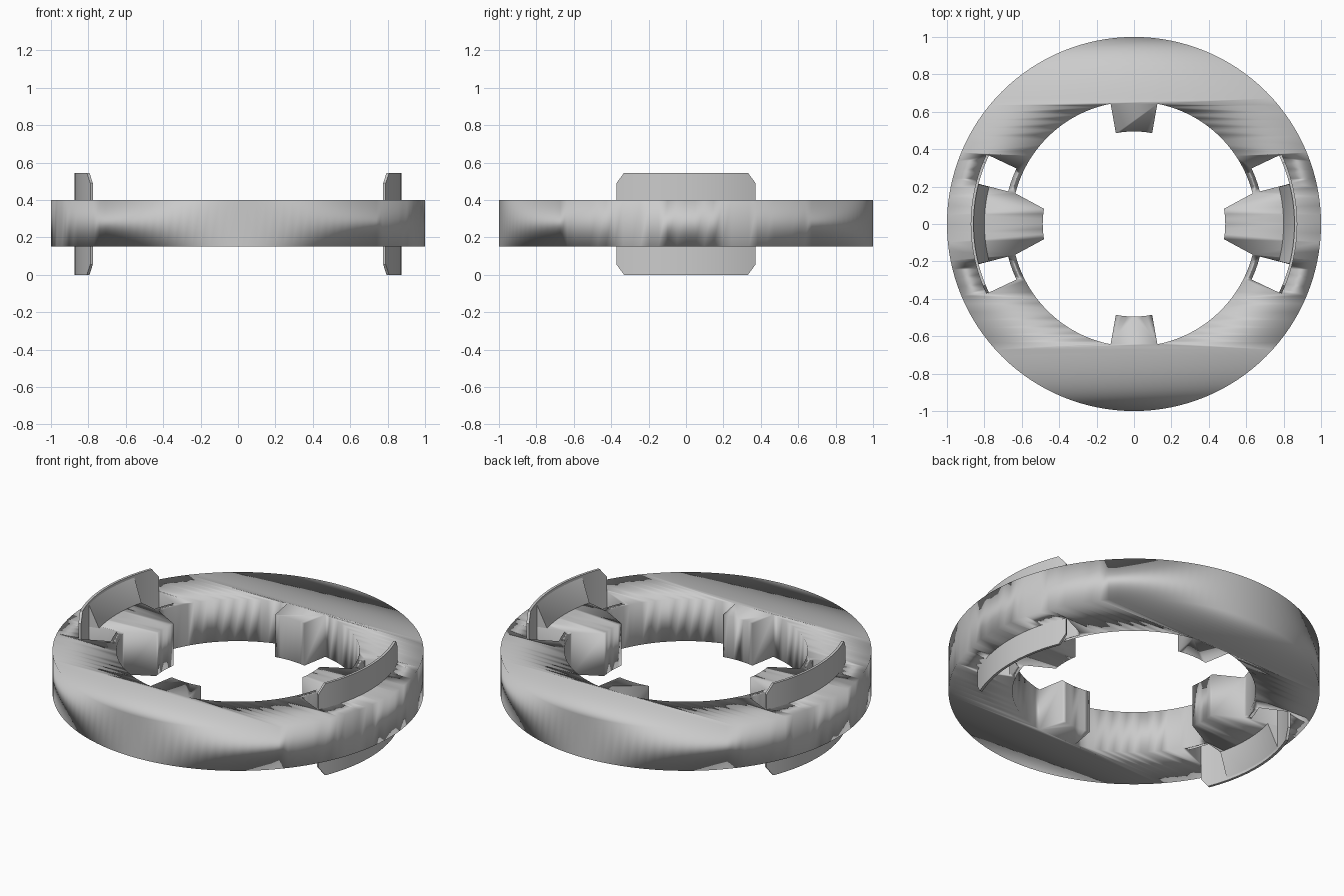
import bpy, bmesh
from math import radians, cos, sin

cube = bpy.data.objects.get("Cube")
if cube:
    bpy.data.objects.remove(cube, do_unlink=True)

grey = bpy.data.materials.new("light_grey")
grey.use_nodes = True
colour = (0.6, 0.6, 0.6, 1)
grey.diffuse_color = colour
grey.node_tree.nodes["Principled BSDF"].inputs["Base Color"].default_value = colour

RING_LOW, RING_HIGH, TOP = 0.15, 0.4, 0.545
BORE = 0.655


def polar(r, degrees):
    return r * cos(radians(degrees)), r * sin(radians(degrees))


def arc(r, start, end, steps):
    return [polar(r, start + (end - start) * i / steps) for i in range(steps + 1)]


def add_object(name, mesh):
    obj = bpy.data.objects.new(name, mesh)
    bpy.context.collection.objects.link(obj)
    mesh.materials.clear()
    mesh.materials.append(grey)
    return obj


def extrude_outline(name, loops, low, high):
    """Solid plate from an outer outline and its hole outlines."""
    curve = bpy.data.curves.new(name + "_outline", "CURVE")
    curve.dimensions = "2D"
    curve.fill_mode = "BOTH"
    curve.extrude = (high - low) / 2
    for loop in loops:
        spline = curve.splines.new("POLY")
        spline.points.add(len(loop) - 1)
        for point, (x, y) in zip(spline.points, loop):
            point.co = (x, y, 0, 1)
        spline.use_cyclic_u = True
    helper = bpy.data.objects.new(name + "_helper", curve)
    bpy.context.collection.objects.link(helper)
    bpy.context.view_layer.update()
    graph = bpy.context.evaluated_depsgraph_get()
    mesh = bpy.data.meshes.new_from_object(helper.evaluated_get(graph))
    bpy.data.objects.remove(helper, do_unlink=True)
    bm = bmesh.new()
    bm.from_mesh(mesh)
    bmesh.ops.remove_doubles(bm, verts=bm.verts, dist=0.0005)
    bmesh.ops.translate(bm, verts=bm.verts, vec=(0, 0, (low + high) / 2))
    bmesh.ops.recalc_face_normals(bm, faces=bm.faces)
    bm.to_mesh(mesh)
    bm.free()
    return add_object(name, mesh)


def sweep_sections(name, sections, turn):
    """Solid swept round the axis; each section is (angle, [(radius, z), ...])."""
    bm = bmesh.new()
    rows = [[bm.verts.new((*polar(r, angle + turn), z)) for r, z in pts]
            for angle, pts in sections]
    for a, b in zip(rows, rows[1:]):
        for i in range(len(a)):
            j = (i + 1) % len(a)
            bm.faces.new((a[i], a[j], b[j], b[i]))
    bm.faces.new(rows[0])
    bm.faces.new(rows[-1])
    bmesh.ops.recalc_face_normals(bm, faces=bm.faces)
    mesh = bpy.data.meshes.new(name)
    bm.to_mesh(mesh)
    bm.free()
    obj = add_object(name, mesh)
    bpy.ops.object.select_all(action="DESELECT")
    obj.select_set(True)
    bpy.context.view_layer.objects.active = obj
    bpy.ops.object.shade_smooth_by_angle(angle=radians(35))


# Bore outline with four inward teeth: wide side pair, narrow front and back pair
bore = []
for quarter in range(4):
    turn = quarter * 90
    side = quarter % 2 == 0
    root, tip, tip_radius = (14.5, 9.6, 0.488) if side else (11, 11.3, 0.495)
    next_root = 11 if side else 14.5
    bore += [polar(BORE, turn - root)]
    bore += arc(tip_radius, turn - tip, turn + tip, 6)
    bore += arc(BORE, turn + root, turn + 90 - next_root, 20)[:-1]

# Slots either side of each wide tooth
slots = [arc(0.866, turn + a, turn + b, 6) + arc(0.695, turn + b, turn + a, 6)
         for turn in (0, 180) for a, b in ((14.5, 25.3), (-25.3, -14.5))]

ring = extrude_outline("ring_body", [arc(1, 0, 360, 128)[:-1], bore] + slots,
                       RING_LOW, RING_HIGH)
ring.data.polygons.foreach_set("use_smooth", [True] * len(ring.data.polygons))
soft = ring.modifiers.new("soft_rim_shading", "WEIGHTED_NORMAL")
soft.mode = "FACE_AREA"

# Thin curved wings with clipped corners, and the ramps that back them
for label, turn in (("left", 0), ("right", 180)):
    angles = [-25.2, -22.3] + [-20 + 2.5 * i for i in range(17)] + [22.3, 25.2]
    wing = []
    for angle in angles:
        clip = 0.055 if abs(angle) > 25 else 0
        wing.append((angle, [(0.858, clip), (0.873, clip),
                             (0.873, TOP - clip), (0.858, TOP - clip)]))
    sweep_sections(label + "_wing", wing, turn)

    profile = [(0.864, 0.002), (0.864, TOP - 0.002), (0.8, RING_HIGH), (0.8, RING_LOW)]
    ramp = [(-14.4 + 2.4 * i, profile) for i in range(13)]
    sweep_sections(label + "_ramp", ramp, turn)
